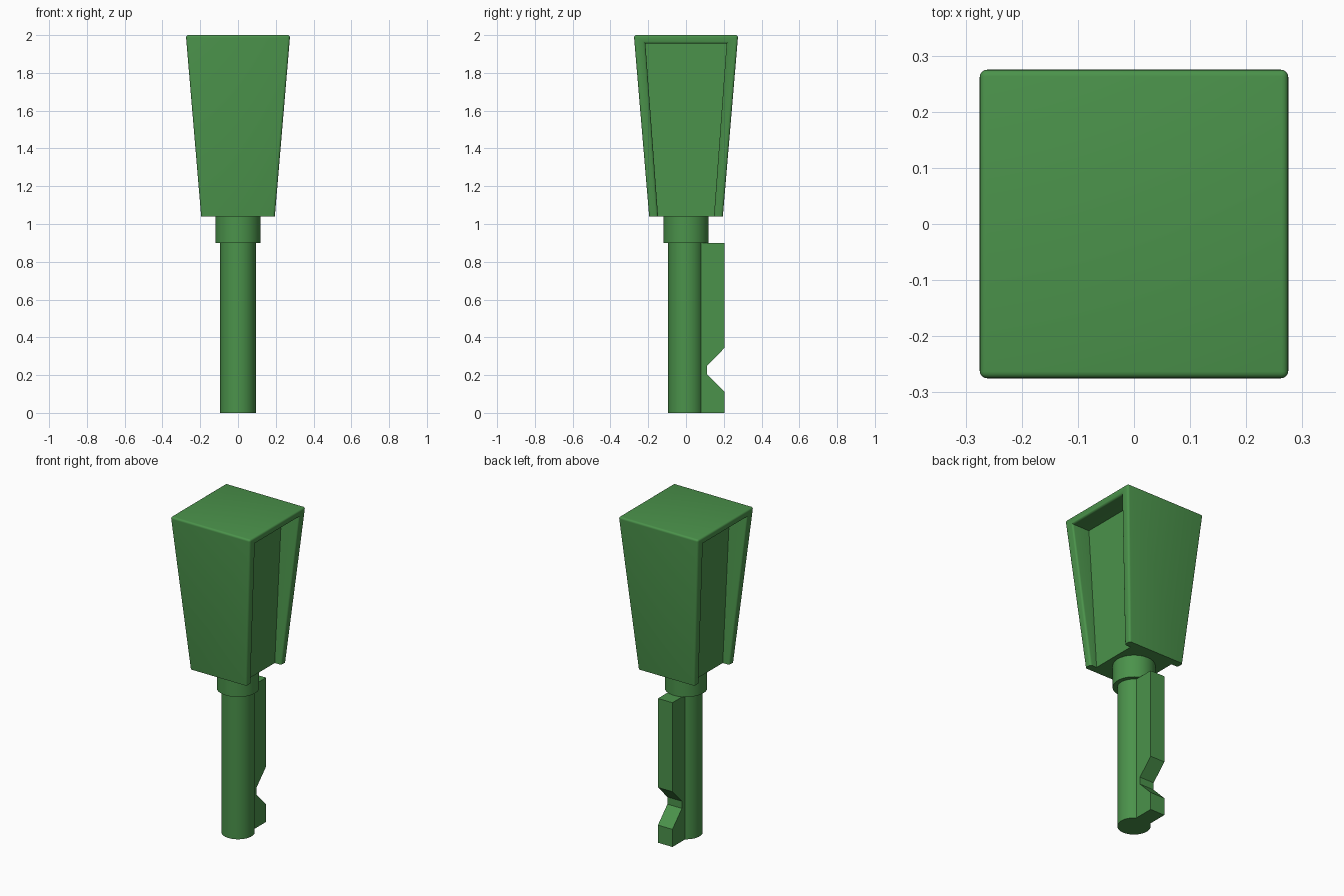
import bpy, bmesh, math

if "Cube" in bpy.data.objects:
    bpy.data.objects.remove(bpy.data.objects["Cube"])

green = bpy.data.materials.new("green")
green.diffuse_color = (0.07, 0.29, 0.07, 1)
green.use_nodes = True
green.node_tree.nodes["Principled BSDF"].inputs["Base Color"].default_value = green.diffuse_color


def add_object(name, bm):
    bmesh.ops.recalc_face_normals(bm, faces=bm.faces)
    mesh = bpy.data.meshes.new(name)
    bm.to_mesh(mesh)
    bm.free()
    mesh.materials.append(green)
    obj = bpy.data.objects.new(name, mesh)
    bpy.context.collection.objects.link(obj)
    return obj


def smooth(obj):
    bpy.ops.object.select_all(action='DESELECT')
    obj.select_set(True)
    bpy.context.view_layer.objects.active = obj
    bpy.ops.object.shade_smooth_by_angle(angle=math.radians(35))


def cylinder(name, radius, z0, z1):
    bpy.ops.mesh.primitive_cylinder_add(vertices=48, radius=radius, depth=z1 - z0,
                                        location=(0, 0, (z0 + z1) / 2))
    obj = bpy.context.object
    obj.name = name
    obj.data.materials.append(green)
    smooth(obj)


# Tapered handle with an open-bottomed recess on the left and right sides
BOTTOM, TOP, CEILING = 1.04, 2.0, 1.955
LOW, HIGH, FLOOR = 0.195, 0.276, 0.15
MID = LOW + (HIGH - LOW) * (CEILING - BOTTOM) / (TOP - BOTTOM)
bm = bmesh.new()
v = {}
for sx in (-1, 1):
    for sy in (-1, 1):
        for key, co in {"low": (LOW, LOW, BOTTOM), "high": (HIGH, HIGH, TOP),
                        "rim_low": (LOW, 0.148, BOTTOM), "rim_high": (MID, 0.215, CEILING),
                        "floor_low": (FLOOR, 0.148, BOTTOM),
                        "floor_high": (FLOOR, 0.215, CEILING)}.items():
            v[key, sx, sy] = bm.verts.new((sx * co[0], sy * co[1], co[2]))


def face(*keys):
    bm.faces.new([v[k] for k in keys])


face(*[("high", x, y) for x, y in ((-1, -1), (1, -1), (1, 1), (-1, 1))])
for sy in (-1, 1):
    face(("low", -1, sy), ("low", 1, sy), ("high", 1, sy), ("high", -1, sy))
for sx in (-1, 1):
    # frame around the recess, its floor and its ceiling
    face(*[(k, sx, -1) for k in ("high", "low", "rim_low", "rim_high")],
         *[(k, sx, 1) for k in ("rim_high", "rim_low", "low", "high")])
    face(("floor_low", sx, -1), ("floor_low", sx, 1),
         ("floor_high", sx, 1), ("floor_high", sx, -1))
    face(("rim_high", sx, -1), ("rim_high", sx, 1),
         ("floor_high", sx, 1), ("floor_high", sx, -1))
    for sy in (-1, 1):
        face(*[(k, sx, sy) for k in ("rim_low", "rim_high", "floor_high", "floor_low")])
# underside
under = [(k, 1, -1) for k in ("low", "rim_low", "floor_low")]
under += [(k, 1, 1) for k in ("floor_low", "rim_low", "low")]
under += [(k, -1, 1) for k in ("low", "rim_low", "floor_low")]
under += [(k, -1, -1) for k in ("floor_low", "rim_low", "low")]
face(*under)
bmesh.ops.recalc_face_normals(bm, faces=bm.faces)
# round the outer edges, leaving the underside and inner corners sharp
rounded = [e for e in bm.edges
           if e.is_convex and not all(p.co.z < BOTTOM + 0.001 for p in e.verts)]
bmesh.ops.bevel(bm, geom=rounded, offset=0.013, offset_type='OFFSET', segments=4,
                profile=0.5, affect='EDGES', clamp_overlap=True)
smooth(add_object("handle", bm))

# Collar and round shaft
cylinder("collar", 0.12, 0.9, 1.04)
cylinder("shaft", 0.094, 0.0, 0.9)

# Notched key bit on the back of the shaft
profile = [(0, 0), (0.205, 0), (0.205, 0.11), (0.112, 0.205),
           (0.112, 0.25), (0.205, 0.345), (0.205, 0.9), (0, 0.9)]
bm = bmesh.new()
side = bm.faces.new([bm.verts.new((-0.05, y, z)) for y, z in profile])
ext = bmesh.ops.extrude_face_region(bm, geom=[side])
bmesh.ops.translate(bm, vec=(0.1, 0, 0),
                    verts=[g for g in ext["geom"] if isinstance(g, bmesh.types.BMVert)])
add_object("key_bit", bm)
